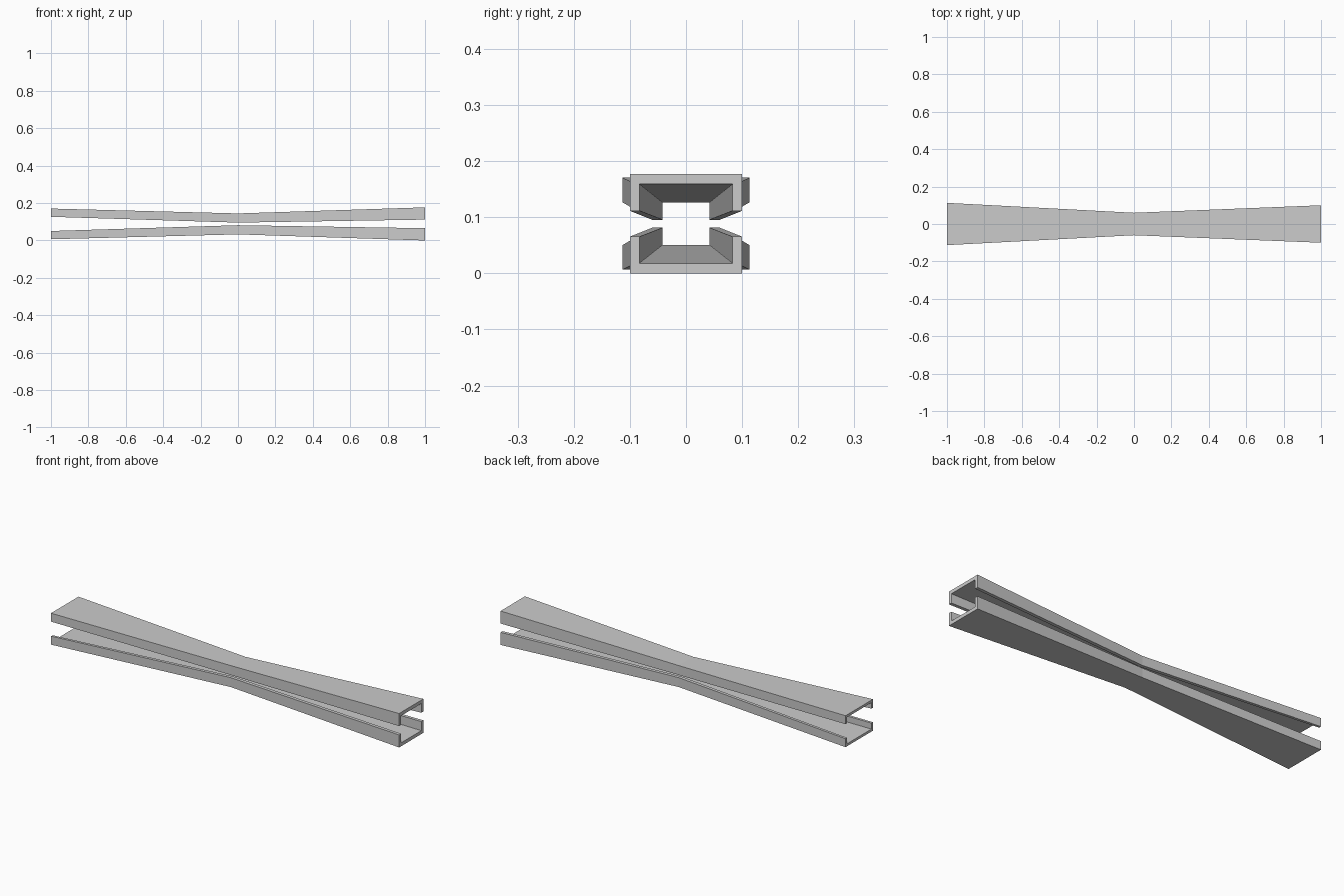
import bpy

cube = bpy.data.objects.get("Cube")
if cube:
    bpy.data.objects.remove(cube)

grey = bpy.data.materials.new("plain_grey")
grey.use_nodes = True
colour = (0.6, 0.6, 0.6, 1)
grey.diffuse_color = colour
grey.node_tree.nodes["Principled BSDF"].inputs["Base Color"].default_value = colour

MID = 0.0885  # height of the plane between the two channels
# Stations: x, half width, web height and lip height from MID, flange and web thickness
STATIONS = [
    (-1.0, 0.113, 0.082, 0.038, 0.013, 0.013),
    (0.0, 0.060, 0.056, 0.007, 0.018, 0.018),
    (1.0, 0.100, 0.0885, 0.023, 0.017, 0.018),
]


def section(x, w, top, lip, t, web, side):
    """U-shaped cross-section, open towards the middle plane."""
    inner = w - t
    profile = [(-w, lip), (-w, top), (w, top), (w, lip),
               (inner, lip), (inner, top - web), (-inner, top - web), (-inner, lip)]
    return [(x, y, MID + side * h) for y, h in profile]


def channel(name, side):
    verts = [v for s in STATIONS for v in section(*s, side)]
    faces = []
    # Walls between neighbouring stations
    for a in range(0, len(verts) - 8, 8):
        for i in range(8):
            j = (i + 1) % 8
            faces.append((a + i, a + j, a + 8 + j, a + 8 + i))
    # End caps: one flange, the web and the other flange
    for a, flip in ((0, True), (len(verts) - 8, False)):
        for cap in ((0, 1, 6, 7), (1, 2, 5, 6), (2, 3, 4, 5)):
            quad = [a + i for i in cap]
            faces.append(quad[::-1] if flip else quad)
    # Keep normals outwards
    if side > 0:
        faces = [f[::-1] for f in faces]
    mesh = bpy.data.meshes.new(name)
    mesh.from_pydata(verts, [], faces)
    mesh.materials.append(grey)
    mesh.update()
    obj = bpy.data.objects.new(name, mesh)
    bpy.context.collection.objects.link(obj)


channel("upper_channel", 1)
channel("lower_channel", -1)
